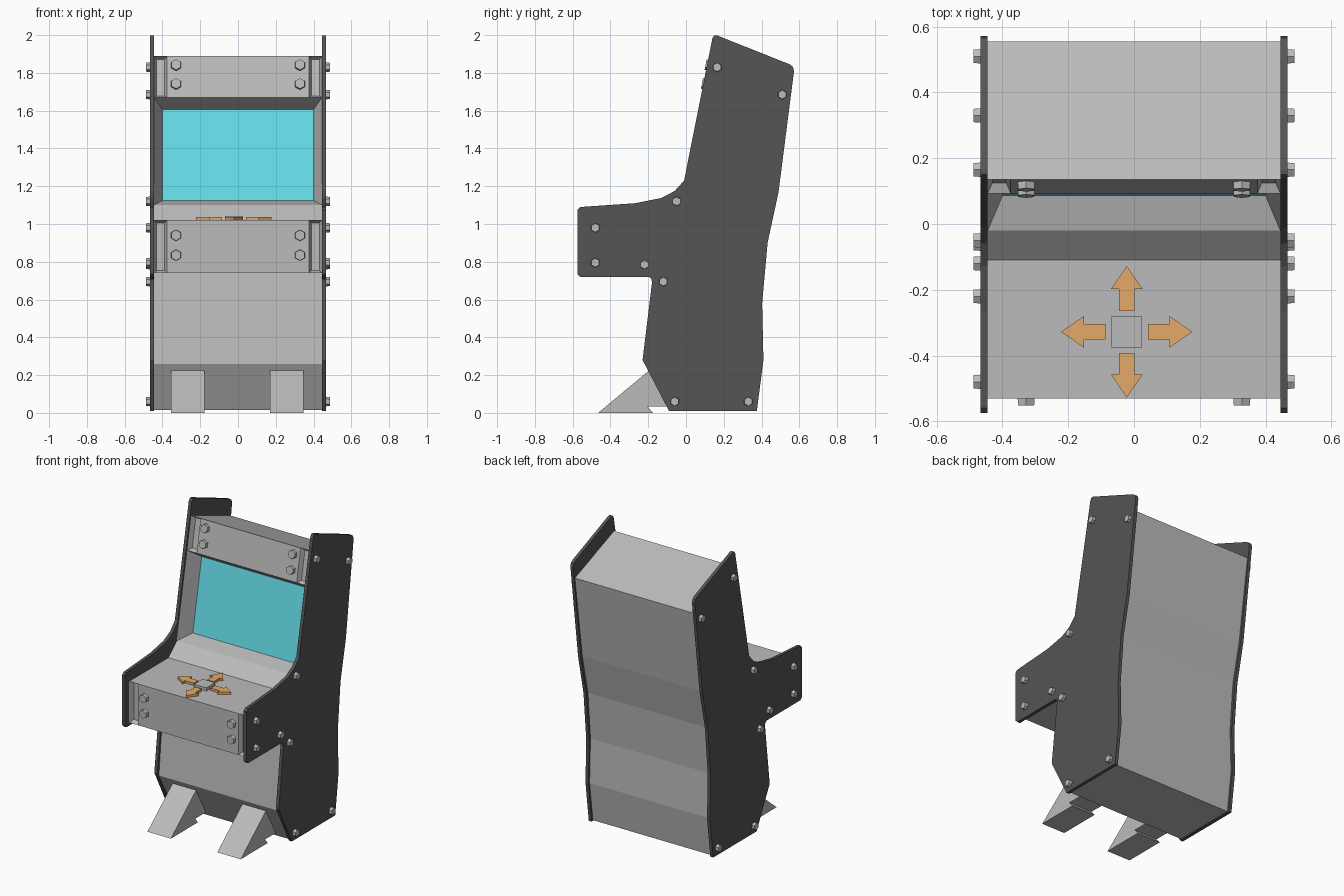
import bpy, bmesh
from math import pi, cos, sin
from mathutils import Vector

if "Cube" in bpy.data.objects:
    bpy.data.objects.remove(bpy.data.objects["Cube"], do_unlink=True)


def material(name, rgb):
    m = bpy.data.materials.new(name)
    m.use_nodes = True
    m.diffuse_color = (*rgb, 1)
    m.node_tree.nodes["Principled BSDF"].inputs["Base Color"].default_value = (*rgb, 1)
    return m


GREY = material("light_grey", (0.5, 0.5, 0.5))
DARK = material("dark_grey", (0.09, 0.09, 0.09))
CYAN = material("screen_cyan", (0.14, 0.77, 0.86))
ORANGE = material("arrow_orange", (0.78, 0.4, 0.14))


def finish(bm, name, *mats):
    mesh = bpy.data.meshes.new(name)
    bm.to_mesh(mesh)
    bm.free()
    for m in mats:
        mesh.materials.append(m)
    obj = bpy.data.objects.new(name, mesh)
    bpy.context.collection.objects.link(obj)
    return obj


def loft(profile, xs):
    """Sweep a closed (y, z) profile along x; return bmesh and faces[segment][cell]."""
    bm = bmesh.new()
    rings = [[bm.verts.new((x, y, z)) for y, z in profile] for x in xs]
    n = len(profile)
    faces = [[bm.faces.new((a[i], a[(i + 1) % n], b[(i + 1) % n], b[i]))
              for a, b in zip(rings, rings[1:])] for i in range(n)]
    bm.faces.new(rings[0])
    bm.faces.new(rings[-1])
    bmesh.ops.recalc_face_normals(bm, faces=bm.faces[:])
    return bm, faces


def slab(name, outline, z0, z1, mat):
    """Flat (x, y) outline with thickness along z."""
    bm = bmesh.new()
    face = bm.faces.new([bm.verts.new((x, y, z0)) for x, y in outline])
    out = bmesh.ops.extrude_face_region(bm, geom=[face])
    bmesh.ops.translate(bm, vec=(0, 0, z1 - z0),
                        verts=[v for v in out["geom"] if isinstance(v, bmesh.types.BMVert)])
    bmesh.ops.recalc_face_normals(bm, faces=bm.faces[:])
    return finish(bm, name, mat)


def bolt(name, base, direction, radius, height):
    """Hexagonal bolt head standing on base."""
    bm = bmesh.new()
    bmesh.ops.create_cone(bm, cap_ends=True, segments=6, radius1=radius,
                          radius2=radius * 0.94, depth=height)
    obj = finish(bm, name, GREY)
    d = Vector(direction).normalized()
    obj.rotation_euler = d.to_track_quat("Z", "Y").to_euler()
    obj.location = Vector(base) + d * height / 2


# Cabinet body between the side panels
INNER, CORNER = 0.445, 0.375
body = [(-0.53, 0.74), (-0.53, 1.02), (-0.11, 1.02), (-0.02, 1.10),
        (0.093, 1.67), (0.135, 1.89), (0.555, 1.73), (0.475, 1.17),
        (0.415, 0.90), (0.388, 0.58), (0.397, 0.28), (0.362, 0.015),
        (-0.08, 0.015), (-0.212, 0.26), (-0.165, 0.74)]
bm, seg = loft(body, (-INNER, -CORNER, CORNER, INNER))
FRONT, SCREEN, MARQUEE = 0, 3, 4
# Recessed corners of the control box and the top sign
recess = [seg[s][c] for s in (FRONT, MARQUEE) for c in (0, 2)]
bmesh.ops.inset_individual(bm, faces=recess, thickness=0.02, depth=-0.03)
# Sunken screen with a sloping surround
bmesh.ops.inset_region(bm, faces=seg[SCREEN], thickness=0.045, depth=-0.1,
                       use_boundary=True, use_even_offset=True)
for f in seg[SCREEN]:
    f.material_index = 1
finish(bm, "cabinet_body", GREY, CYAN)

# Side panels and their bolts
panel = [(0.14, 1.985), (0.15, 1.998), (0.165, 1.998), (0.55, 1.845), (0.566, 1.832),
         (0.572, 1.81), (0.49, 1.17), (0.432, 0.90), (0.403, 0.58), (0.41, 0.28),
         (0.375, 0.01), (-0.09, 0.01), (-0.23, 0.28), (-0.18, 0.69), (-0.183, 0.71),
         (-0.197, 0.72), (-0.56, 0.72), (-0.575, 0.735), (-0.575, 1.075),
         (-0.56, 1.09), (-0.27, 1.11), (-0.13, 1.138), (-0.06, 1.175), (-0.01, 1.23)]
panel_bolts = [(0.165, 1.83), (0.51, 1.685), (-0.05, 1.12), (-0.48, 0.98), (-0.48, 0.795),
               (-0.22, 0.785), (-0.12, 0.695), (-0.06, 0.06), (0.33, 0.06)]
OUTER = 0.467
for side, label in ((1, "left"), (-1, "right")):
    bm, _ = loft(panel, (side * INNER, side * OUTER))
    finish(bm, f"side_panel_{label}", DARK)
    for i, (y, z) in enumerate(panel_bolts):
        bolt(f"panel_bolt_{label}_{i}", (side * OUTER, y, z), (side, 0, 0), 0.025, 0.021)

    # Bolts on the control box and the top sign
    for i, z in enumerate((0.94, 0.835)):
        bolt(f"control_bolt_{label}_{i}", (side * 0.328, -0.53, z), (0, -1, 0), 0.03, 0.022)
    for i, z in enumerate((1.84, 1.74)):
        y = 0.093 + 0.191 * (z - 1.67)
        bolt(f"sign_bolt_{label}_{i}", (side * 0.328, y, z), (0, -1, 0.191), 0.03, 0.022)

    # Foot pedals
    wedge = [(-0.465, 0), (-0.175, 0), (-0.205, 0.035), (-0.09, 0.035), (-0.195, 0.225)]
    mid = side * 0.262 - 0.004
    bm, _ = loft(wedge, (mid - 0.088, mid + 0.088))
    finish(bm, f"pedal_{label}", GREY)

# Centre button and the four direction arrows
CX, CY, DECK = -0.022, -0.328, 1.02
slab("centre_button", [(CX + a * 0.047, CY + b * 0.047)
                       for a, b in ((-1, -1), (1, -1), (1, 1), (-1, 1))], DECK, 1.042, GREY)
arrow = [(0.064, -0.024), (0.13, -0.024), (0.13, -0.048), (0.2, 0),
         (0.13, 0.048), (0.13, 0.024), (0.064, 0.024)]
for k, label in enumerate(("left", "back", "right", "front")):
    c, s = cos(k * pi / 2), sin(k * pi / 2)
    slab(f"arrow_{label}", [(CX + x * c - y * s, CY + x * s + y * c) for x, y in arrow],
         DECK, 1.036, ORANGE)
